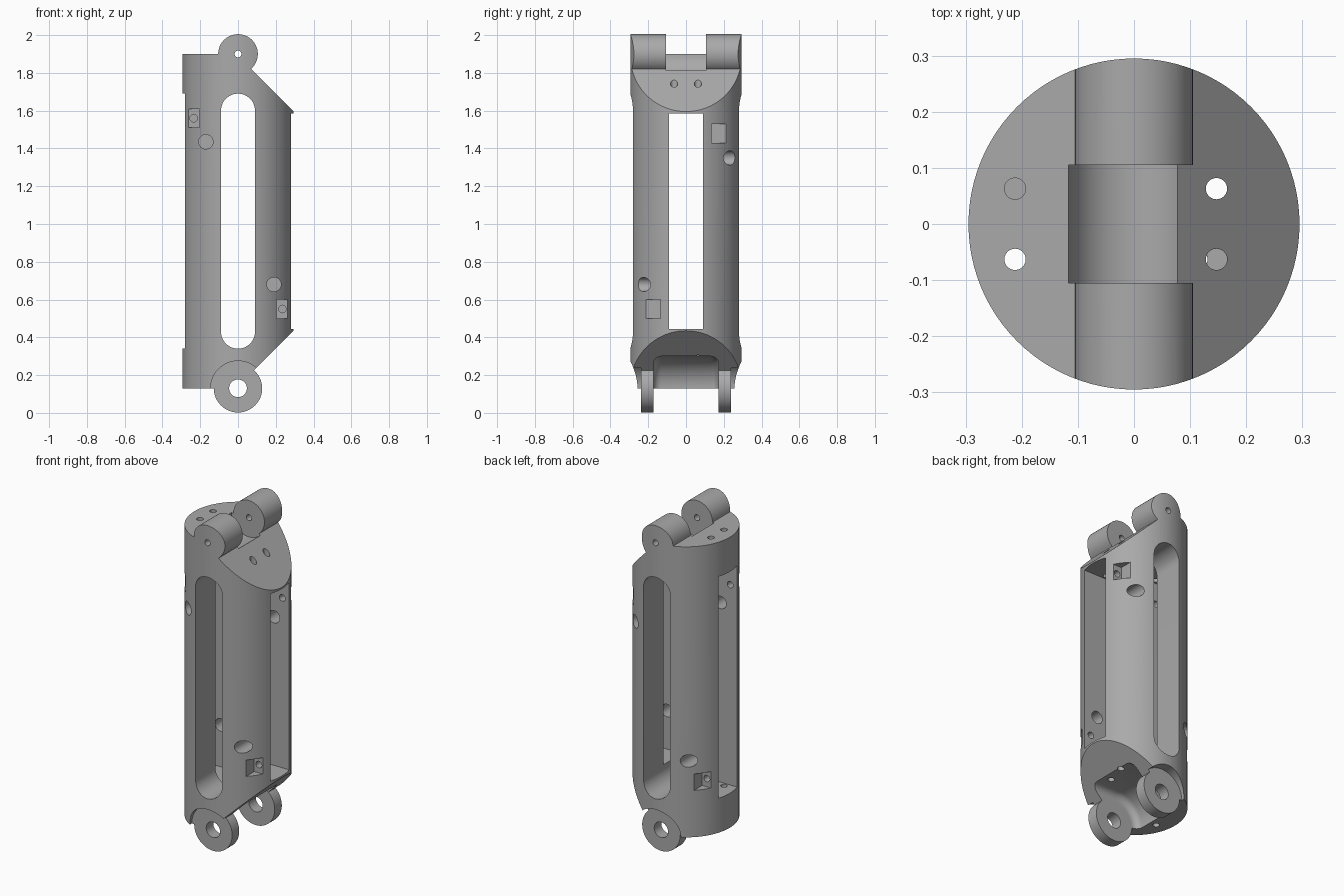
import bpy, bmesh, math

if "Cube" in bpy.data.objects:
    bpy.data.objects.remove(bpy.data.objects["Cube"], do_unlink=True)

grey = bpy.data.materials.new("plain_grey")
grey.use_nodes = True
COLOUR = (0.4, 0.4, 0.4, 1)
grey.diffuse_color = COLOUR
grey.node_tree.nodes["Principled BSDF"].inputs["Base Color"].default_value = COLOUR

R = 0.295          # barrel radius
SLOT = 0.09        # half width of the long slots
TOP, BASE = 1.9, 0.13   # hinge heights


def arc(cx, cy, r, a0, a1, n=24):
    """Points along an arc, angles in degrees."""
    angles = [math.radians(a0 + (a1 - a0) * i / n) for i in range(n + 1)]
    return [(cx + r * math.cos(a), cy + r * math.sin(a)) for a in angles]


def circle(cx, cy, r, n=32):
    return arc(cx, cy, r, 0, 360, n)[:-1]


def rect(u0, u1, v0, v1):
    return [(u0, v0), (u1, v0), (u1, v1), (u0, v1)]


def prism(name, pts, axis, a, b, round_ends=0):
    """Extrude a 2D outline along an axis from a to b."""
    place = {"x": lambda u, v, t: (t, u, v),
             "y": lambda u, v, t: (u, t, v),
             "z": lambda u, v, t: (u, v, t)}[axis]
    bm = bmesh.new()
    low = [bm.verts.new(place(u, v, a)) for u, v in pts]
    high = [bm.verts.new(place(u, v, b)) for u, v in pts]
    caps = [bm.faces.new(low), bm.faces.new(high)]
    for i in range(len(pts)):
        j = (i + 1) % len(pts)
        bm.faces.new((low[i], low[j], high[j], high[i]))
    bmesh.ops.recalc_face_normals(bm, faces=bm.faces)
    if round_ends:
        rim = [e for f in caps for e in f.edges]
        bmesh.ops.bevel(bm, geom=rim, offset=round_ends, segments=5,
                        profile=0.5, affect="EDGES")
    mesh = bpy.data.meshes.new(name)
    bm.to_mesh(mesh)
    bm.free()
    mesh.materials.append(grey)
    obj = bpy.data.objects.new(name, mesh)
    bpy.context.collection.objects.link(obj)
    return obj


def combine(target, tool, operation="DIFFERENCE"):
    """Apply a boolean and discard the tool object."""
    tool.hide_render = True
    mod = target.modifiers.new("bool", "BOOLEAN")
    mod.object, mod.operation, mod.solver = tool, operation, "EXACT"
    bpy.context.view_layer.objects.active = target
    bpy.ops.object.modifier_apply(modifier=mod.name)
    bpy.data.objects.remove(tool, do_unlink=True)


# Round barrel trimmed to the side outline with slopes and top knuckle
body = prism("link_body", circle(0, 0, R, 96), "z", 0, 2.1)
outline = ([(-0.4, BASE), (-0.01, BASE), (0.4, 0.54), (0.4, 1.49)]
           + arc(0, TOP, 0.105, -48.9, 180, 40) + [(-0.4, TOP)])
combine(body, prism("outline", outline, "y", -0.5, 0.5), "INTERSECT")

# Gap between the top knuckles, and their pin hole
combine(body, prism("knuckle_gap", circle(0, TOP, 0.117, 64), "y", -0.105, 0.105))
combine(body, prism("knuckle_pin", circle(0, TOP, 0.018), "y", -0.5, 0.5))

# Hinge recess in the base, rounded inside
recess = arc(0, BASE, 0.17, 180, 90) + [(0.5, 0.3), (0.5, -0.2), (-0.17, -0.2)]
combine(body, prism("base_recess", recess, "y", -0.172, 0.172, 0.04))

# Clearance outside the lugs, then the two lugs
for s in (-1, 1):
    combine(body, prism("clearance", circle(0, BASE, 0.145, 64), "y",
                        *sorted((s * 0.238, s * 0.5))))
for s in (-1, 1):
    combine(body, prism("lug", circle(0, BASE, 0.128, 64), "y",
                        *sorted((s * 0.171, s * 0.239))), "UNION")
combine(body, prism("lug_pin", circle(0, BASE, 0.047), "y", -0.5, 0.5))

# Rounded slot front to back, square slot side to side
stadium = (arc(0, 1.69 - SLOT, SLOT, 0, 180) + arc(0, 0.34 + SLOT, SLOT, 180, 360))
combine(body, prism("front_slot", stadium, "y", -0.5, 0.5))
combine(body, prism("right_slot", rect(-SLOT, SLOT, 0.34, 1.69), "x", -0.5, -0.02))
combine(body, prism("left_slot", rect(-SLOT, SLOT, 0.445, 1.585), "x", -0.05, 0.5))

# Cable hole and screw pocket in each corner post: side, face, hole x, heights
posts = [(-1, -1, 0.17, 1.435, 1.56), (1, -1, 0.19, 0.68, 0.55),
         (1, 1, 0.18, 1.35, 1.48), (-1, 1, 0.18, 0.595, 0.465)]
for sx, sy, hx, hole_z, pocket_z in posts:
    near, far = sorted((sy * 0.05, sy * 0.4))
    px = sx * 0.235
    combine(body, prism("cable_hole", circle(sx * hx, hole_z, 0.038), "y", near, far))
    combine(body, prism("screw_hole", circle(px, pocket_z, 0.02), "y", near, far))
    pocket = rect(px - 0.031, px + 0.031, pocket_z - 0.05, pocket_z + 0.05)
    combine(body, prism("screw_pocket", pocket, "y", *sorted((sy * 0.135, sy * 0.4))))

# Small upright holes through the top and base
for x in (-0.212, 0.147):
    for y in (-0.063, 0.063):
        combine(body, prism("top_hole", circle(x, y, 0.019, 24), "z", 1.5, 2.1))
for x, y in ((-0.212, -0.063), (0.147, 0.063), (0.112, -0.063)):
    combine(body, prism("base_hole", circle(x, y, 0.019, 24), "z", 0, 0.5))

bpy.ops.object.select_all(action="DESELECT")
body.select_set(True)
bpy.context.view_layer.objects.active = body
bpy.ops.object.shade_smooth_by_angle(angle=math.radians(30))
